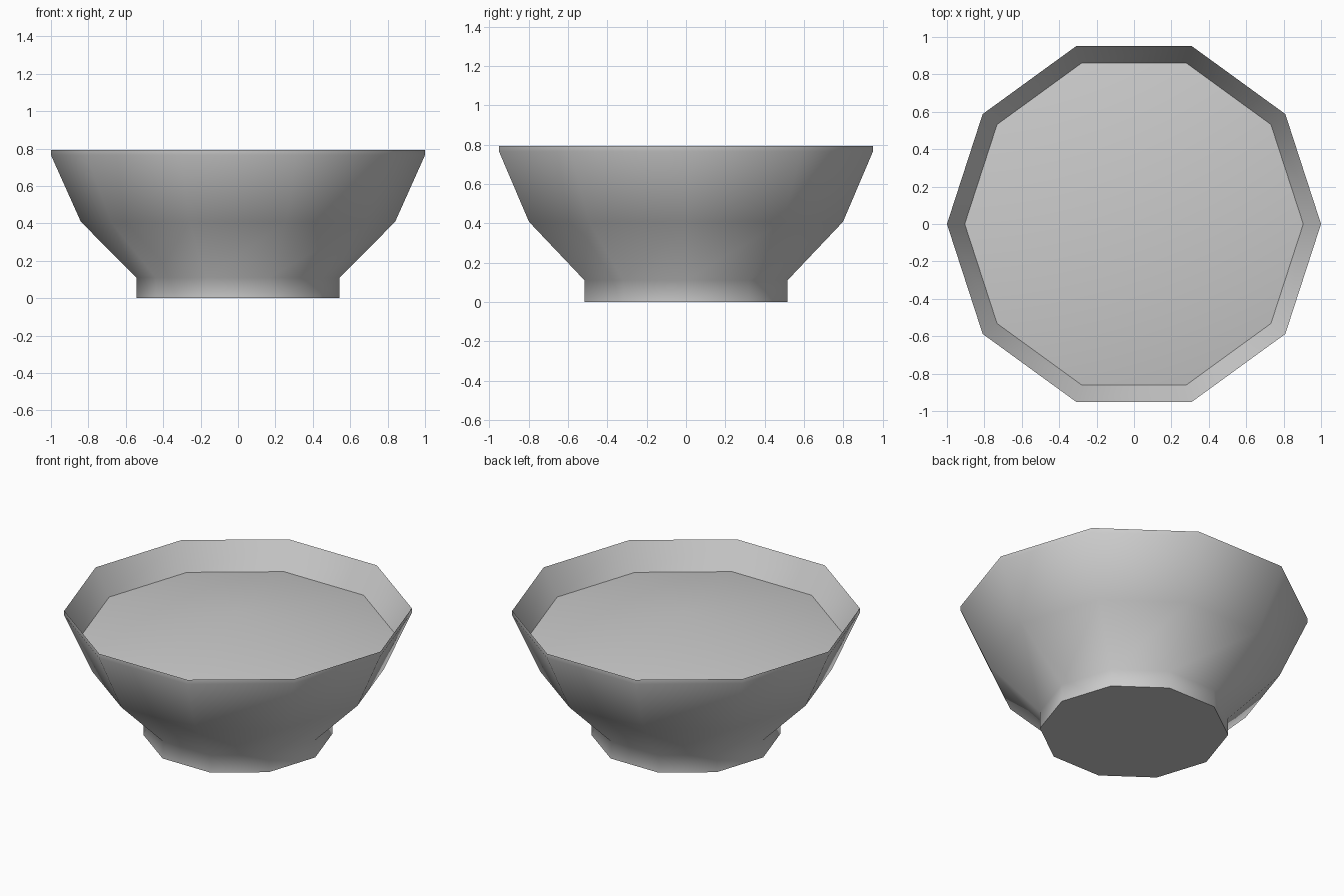
import bpy
import bmesh
from math import cos, sin, tau, radians

cube = bpy.data.objects.get("Cube")
if cube:
    bpy.data.objects.remove(cube, do_unlink=True)

SIDES = 10


def make_material(name, rgb):
    mat = bpy.data.materials.new(name)
    mat.use_nodes = True
    mat.diffuse_color = (*rgb, 1)
    mat.node_tree.nodes["Principled BSDF"].inputs["Base Color"].default_value = (*rgb, 1)
    return mat


def lathe(name, profile, peak, mat):
    """Revolve a radius/height profile into a ten-sided solid, capped by a low peak."""
    bm = bmesh.new()
    rings = [[bm.verts.new((r * cos(tau * i / SIDES), r * sin(tau * i / SIDES), z))
              for i in range(SIDES)] for r, z in profile]
    for low, high in zip(rings, rings[1:]):
        for i in range(SIDES):
            j = (i + 1) % SIDES
            bm.faces.new((low[i], low[j], high[j], high[i]))
    bm.faces.new(rings[0][::-1])
    top = bm.verts.new((0, 0, peak))
    for i in range(SIDES):
        bm.faces.new((rings[-1][i], rings[-1][(i + 1) % SIDES], top))
    mesh = bpy.data.meshes.new(name)
    bm.to_mesh(mesh)
    bm.free()
    mesh.materials.append(mat)
    obj = bpy.data.objects.new(name, mesh)
    bpy.context.collection.objects.link(obj)
    bpy.ops.object.select_all(action='DESELECT')
    obj.select_set(True)
    bpy.context.view_layer.objects.active = obj
    bpy.ops.object.shade_smooth_by_angle(angle=radians(50))
    return obj


grey = make_material("plain grey", (0.6, 0.6, 0.6))

# Bowl: foot, flared wall, thin rim, sloping inside, and a gently heaped fill
lathe("bowl", [(0.543, 0), (0.543, 0.11), (0.84, 0.408), (1.0, 0.765),
               (1.0, 0.793), (0.905, 0.63)], 0.78, grey)
